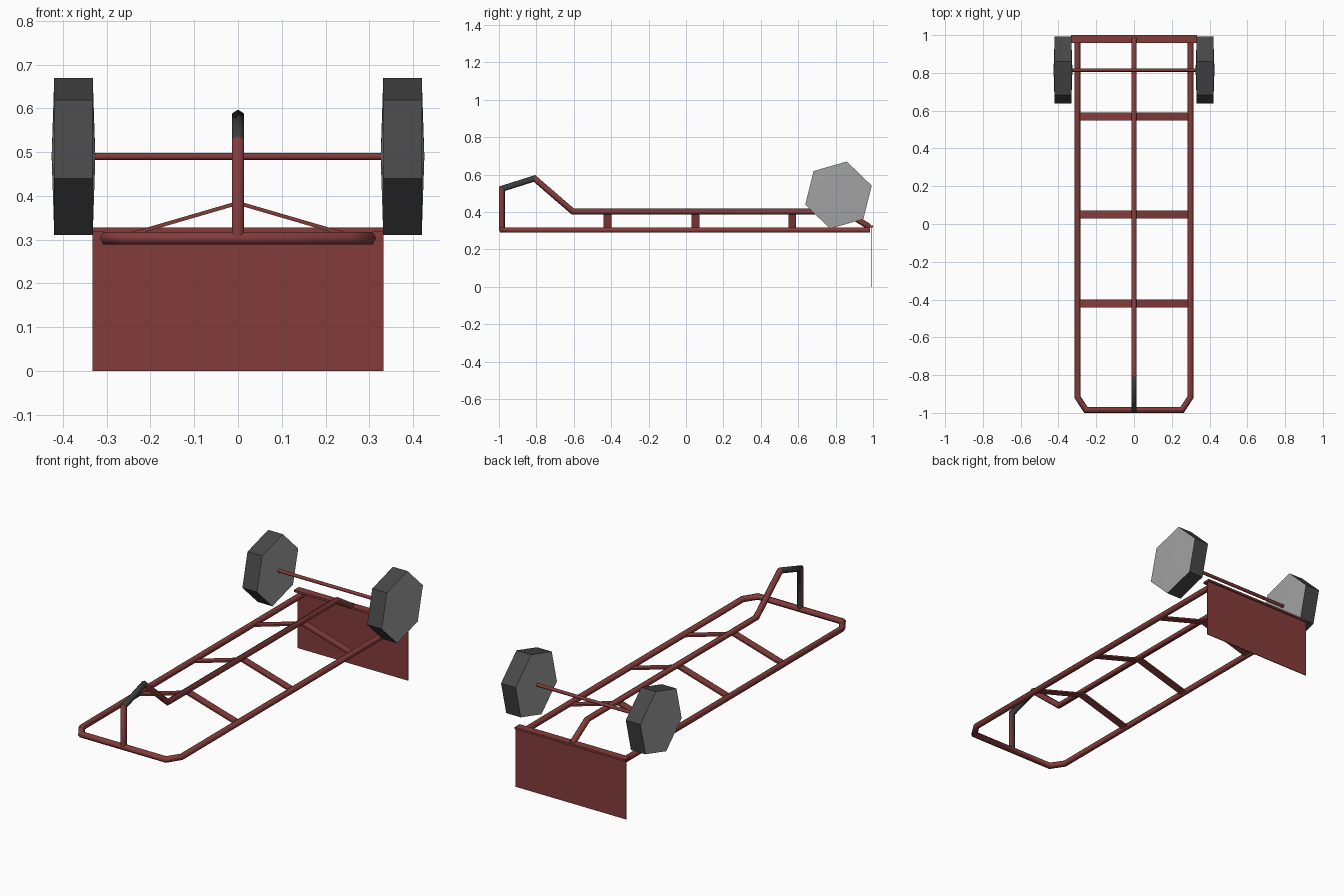
import bpy, bmesh, math
from mathutils import Vector, Matrix

if "Cube" in bpy.data.objects:
    bpy.data.objects.remove(bpy.data.objects["Cube"])


def material(name, rgb):
    m = bpy.data.materials.new(name)
    m.diffuse_color = (*rgb, 1)
    m.use_nodes = True
    m.node_tree.nodes["Principled BSDF"].inputs["Base Color"].default_value = m.diffuse_color
    return m


RED = material("frame red", (0.23, 0.045, 0.043))
GRIP = material("grip black", (0.04, 0.046, 0.046))
TYRE = material("tyre dark grey", (0.065, 0.065, 0.065))
DISC = material("wheel disc grey", (0.36, 0.36, 0.36))


def finish(bm, name, mats):
    me = bpy.data.meshes.new(name)
    bm.to_mesh(me)
    bm.free()
    for m in mats:
        me.materials.append(m)
    ob = bpy.data.objects.new(name, me)
    bpy.context.collection.objects.link(ob)
    return ob


def tube(name, path, normal, r, mats, rule=None, sides=6):
    """Sweep a polygon along a flat path with mitred corners."""
    bm = bmesh.new()
    pts = [Vector(p) for p in path]
    n = Vector(normal)
    rings = []
    for i, p in enumerate(pts):
        d_in = (p - pts[i - 1]).normalized() if i else None
        d_out = (pts[i + 1] - p).normalized() if i < len(pts) - 1 else d_in
        d_in = d_in or d_out
        t = (d_in + d_out).normalized()
        side = n.cross(t) / t.dot(d_in)
        rings.append([bm.verts.new(p + r * (math.cos(a) * side + math.sin(a) * n))
                      for a in (2 * math.pi * k / sides for k in range(sides))])
    segment = {}
    for i in range(len(rings) - 1):
        a, b = rings[i], rings[i + 1]
        for k in range(sides):
            j = (k + 1) % sides
            f = bm.faces.new((a[k], a[j], b[j], b[k]))
            f.smooth = True
            segment[f] = i
    bm.faces.new(rings[0])
    bm.faces.new(rings[-1])
    bmesh.ops.recalc_face_normals(bm, faces=bm.faces)
    if rule:
        for f, i in segment.items():
            f.material_index = rule(i, f.normal)
    return finish(bm, name, mats)


def box(name, lo, hi):
    bm = bmesh.new()
    lo, hi = Vector(lo), Vector(hi)
    bmesh.ops.create_cube(bm, size=1, matrix=Matrix.Translation((lo + hi) / 2)
                          @ Matrix.Diagonal((*(hi - lo), 1)))
    return finish(bm, name, [RED])


# outer rail: open loop with clipped front corners
half = [(0.30, 0.985), (0.30, -0.915), (0.255, -0.984)]
loop = half + [(-x, y) for x, y in reversed(half)]
tube("outer_rail", [(x, y, 0.303) for x, y in loop], (0, 0, 1), 0.016, [RED])

# centre spine rising into the handle; grip and back of the front post are dark
spine = [(0.98, 0.32), (0.85, 0.402), (-0.605, 0.402),
         (-0.81, 0.579), (-0.984, 0.524), (-0.984, 0.303)]
tube("spine_and_handle", [(0, y, z) for y, z in spine], (1, 0, 0), 0.016, [RED, GRIP],
     lambda i, n: int(i == 3 or (i == 4 and n.y > 0.1)))

# bent cross braces between rails and spine
for k, y in enumerate((0.568, 0.05, -0.42)):
    bm = bmesh.new()
    prof = [(-0.295, 0.302), (0, 0.388), (0.295, 0.302),
            (0.295, 0.293), (0, 0.379), (-0.295, 0.293)]
    ends = [[bm.verts.new((x, y + s * 0.021, z)) for x, z in prof] for s in (-1, 1)]
    for q in range(6):
        j = (q + 1) % 6
        bm.faces.new((ends[0][q], ends[0][j], ends[1][j], ends[1][q]))
    for e in ends:
        bm.faces.new((e[0], e[1], e[4], e[5]))
        bm.faces.new((e[1], e[2], e[3], e[4]))
    bmesh.ops.recalc_face_normals(bm, faces=bm.faces)
    finish(bm, f"cross_brace_{k + 1}", [RED])

# rear lip and hanging plate
box("rear_lip", (-0.333, 0.957, 0.317), (0.333, 1.0, 0.328))
box("rear_plate", (-0.333, 0.988, 0.0), (0.333, 0.992, 0.32))

# axle
AXLE_Y, AXLE_Z = 0.815, 0.49
tube("axle", [(-0.34, AXLE_Y, AXLE_Z), (0.34, AXLE_Y, AXLE_Z)], (0, 0, 1), 0.009, [RED])

# six-sided wheels with slightly domed discs
for side, s in (("right", 1), ("left", -1)):
    bm = bmesh.new()
    rims = []
    for x in (0.332, 0.42):
        rims.append([bm.verts.new((s * x, AXLE_Y + 0.185 * math.cos(a), AXLE_Z + 0.185 * math.sin(a)))
                     for a in (math.radians(16 + 60 * k) for k in range(6))])
    hubs = [bm.verts.new((s * x, AXLE_Y, AXLE_Z)) for x in (0.326, 0.426)]
    for k in range(6):
        j = (k + 1) % 6
        bm.faces.new((rims[0][k], rims[0][j], rims[1][j], rims[1][k]))
        for rim, hub in zip(rims, hubs):
            f = bm.faces.new((rim[k], rim[j], hub))
            f.material_index = 1
            f.smooth = True
    bmesh.ops.recalc_face_normals(bm, faces=bm.faces)
    for e in bm.edges:
        if len({f.material_index for f in e.link_faces}) > 1:
            e.smooth = False
    finish(bm, f"{side}_wheel", [TYRE, DISC])
